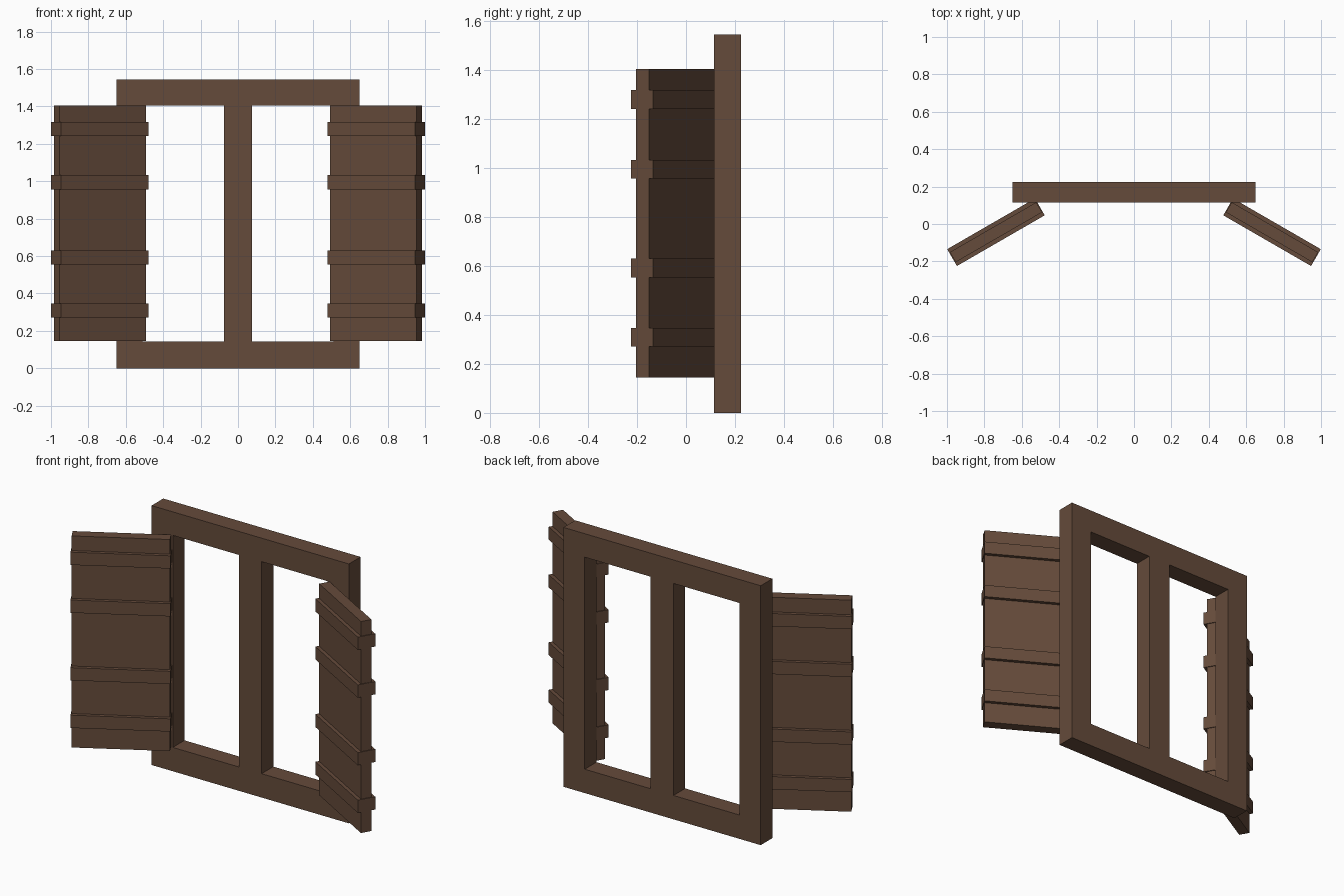
import bpy, bmesh, math
from mathutils import Matrix, Vector

if "Cube" in bpy.data.objects:
    bpy.data.objects.remove(bpy.data.objects["Cube"])

wood = bpy.data.materials.new("brown_wood")
wood.diffuse_color = (0.13, 0.07, 0.043, 1)
wood.use_nodes = True
wood.node_tree.nodes["Principled BSDF"].inputs["Base Color"].default_value = wood.diffuse_color


def add_object(name, bm):
    bmesh.ops.recalc_face_normals(bm, faces=bm.faces)
    mesh = bpy.data.meshes.new(name)
    bm.to_mesh(mesh)
    bm.free()
    mesh.materials.append(wood)
    ob = bpy.data.objects.new(name, mesh)
    bpy.context.collection.objects.link(ob)
    return ob


def box(name, size, center, turn=Matrix.Identity(4)):
    bm = bmesh.new()
    m = turn @ Matrix.Translation(Vector(center)) @ Matrix.Diagonal((*size, 1))
    bmesh.ops.create_cube(bm, size=1, matrix=m)
    return add_object(name, bm)


# Window frame: one grid with two openings, extruded to depth
xs = [-0.65, -0.51, -0.075, 0.075, 0.51, 0.65]
zs = [0.0, 0.142, 1.405, 1.545]
bm = bmesh.new()
grid = [[bm.verts.new((x, 0.115, z)) for z in zs] for x in xs]
for i in range(5):
    for k in range(3):
        if k == 1 and i in (1, 3):
            continue  # window opening
        bm.faces.new((grid[i][k], grid[i + 1][k], grid[i + 1][k + 1], grid[i][k + 1]))
ext = bmesh.ops.extrude_face_region(bm, geom=bm.faces[:], use_keep_orig=True)
bmesh.ops.translate(bm, vec=(0, 0.11, 0),
                    verts=[v for v in ext["geom"] if isinstance(v, bmesh.types.BMVert)])
add_object("window_frame", bm)

# Open shutters, each a board with four battens standing proud on both faces
for side, label in ((1, "right"), (-1, "left")):
    turn = Matrix.Translation((side * 0.738, -0.044, 0)) @ Matrix.Rotation(-side * math.radians(30), 4, 'Z')
    box(label + "_shutter_board", (0.533, 0.062, 1.26), (0, 0, 0.775), turn)
    for n, z in enumerate((0.309, 0.592, 0.995, 1.28)):
        box(f"{label}_shutter_batten_{n + 1}", (0.542, 0.104, 0.076), (0, 0, z), turn)
